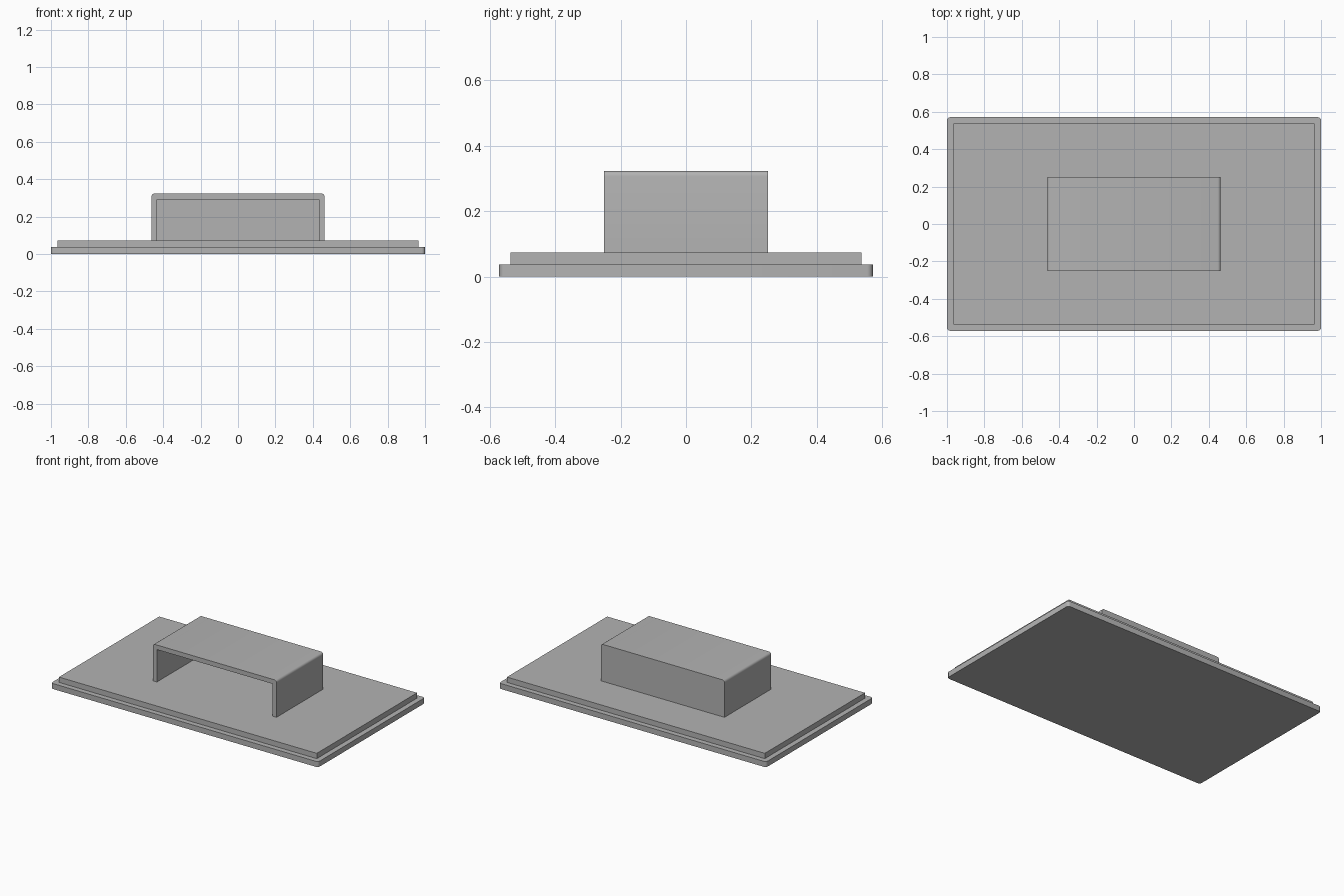
import bpy, bmesh, math

if "Cube" in bpy.data.objects:
    bpy.data.objects.remove(bpy.data.objects["Cube"])

grey = bpy.data.materials.new("mid_grey")
grey.diffuse_color = (0.45, 0.45, 0.45, 1)
grey.use_nodes = True
grey.node_tree.nodes["Principled BSDF"].inputs["Base Color"].default_value = grey.diffuse_color


def finish(name, bm):
    bmesh.ops.recalc_face_normals(bm, faces=bm.faces)
    mesh = bpy.data.meshes.new(name)
    bm.to_mesh(mesh)
    bm.free()
    mesh.materials.append(grey)
    obj = bpy.data.objects.new(name, mesh)
    bpy.context.collection.objects.link(obj)
    return obj


def box(name, x, y, z, corner=0):
    """Box from (min, max) ranges, optionally with rounded upright edges."""
    bm = bmesh.new()
    bmesh.ops.create_cube(bm, size=1)
    for v in bm.verts:
        v.co = [r[0] if c < 0 else r[1] for c, r in zip(v.co, (x, y, z))]
    if corner:
        upright = [e for e in bm.edges
                   if abs(e.verts[0].co.z - e.verts[1].co.z) > 1e-4]
        bmesh.ops.bevel(bm, geom=upright, offset=corner, segments=4,
                        profile=0.5, affect='EDGES')
    return finish(name, bm)


def arch(name, half, depth, z0, z1, wall, radius):
    """Upside-down U profile with rounded outer corners, extruded along y."""
    profile = [(half, z0)]
    for cx, start in ((half - radius, 0), (radius - half, 90)):
        for i in range(5):
            a = math.radians(start + i * 22.5)
            profile.append((cx + radius * math.cos(a),
                            z1 - radius + radius * math.sin(a)))
    inner = half - wall
    profile += [(-half, z0), (-inner, z0), (-inner, z1 - wall),
                (inner, z1 - wall), (inner, z0)]
    bm = bmesh.new()
    face = bm.faces.new([bm.verts.new((x, -depth, z)) for x, z in profile])
    ext = bmesh.ops.extrude_face_region(bm, geom=[face], use_keep_orig=True)
    moved = [g for g in ext["geom"] if isinstance(g, bmesh.types.BMVert)]
    bmesh.ops.translate(bm, verts=moved, vec=(0, 2 * depth, 0))
    return finish(name, bm)


# Stepped base
lower = box("lower_plate", (-1, 1), (-0.571, 0.571), (0, 0.037), corner=0.018)
box("upper_plate", (-0.965, 0.965), (-0.536, 0.536), (0.037, 0.073))

# Hood, open at the front and closed at the back
hood = arch("hood_shell", 0.463, 0.25, 0.073, 0.323, 0.031, 0.016)
box("hood_back_wall", (-0.432, 0.432), (0.22, 0.25), (0.073, 0.292))

# Smooth the rounded corners only
for obj in (lower, hood):
    bpy.ops.object.select_all(action='DESELECT')
    obj.select_set(True)
    bpy.context.view_layer.objects.active = obj
    bpy.ops.object.shade_smooth_by_angle(angle=math.radians(30))
